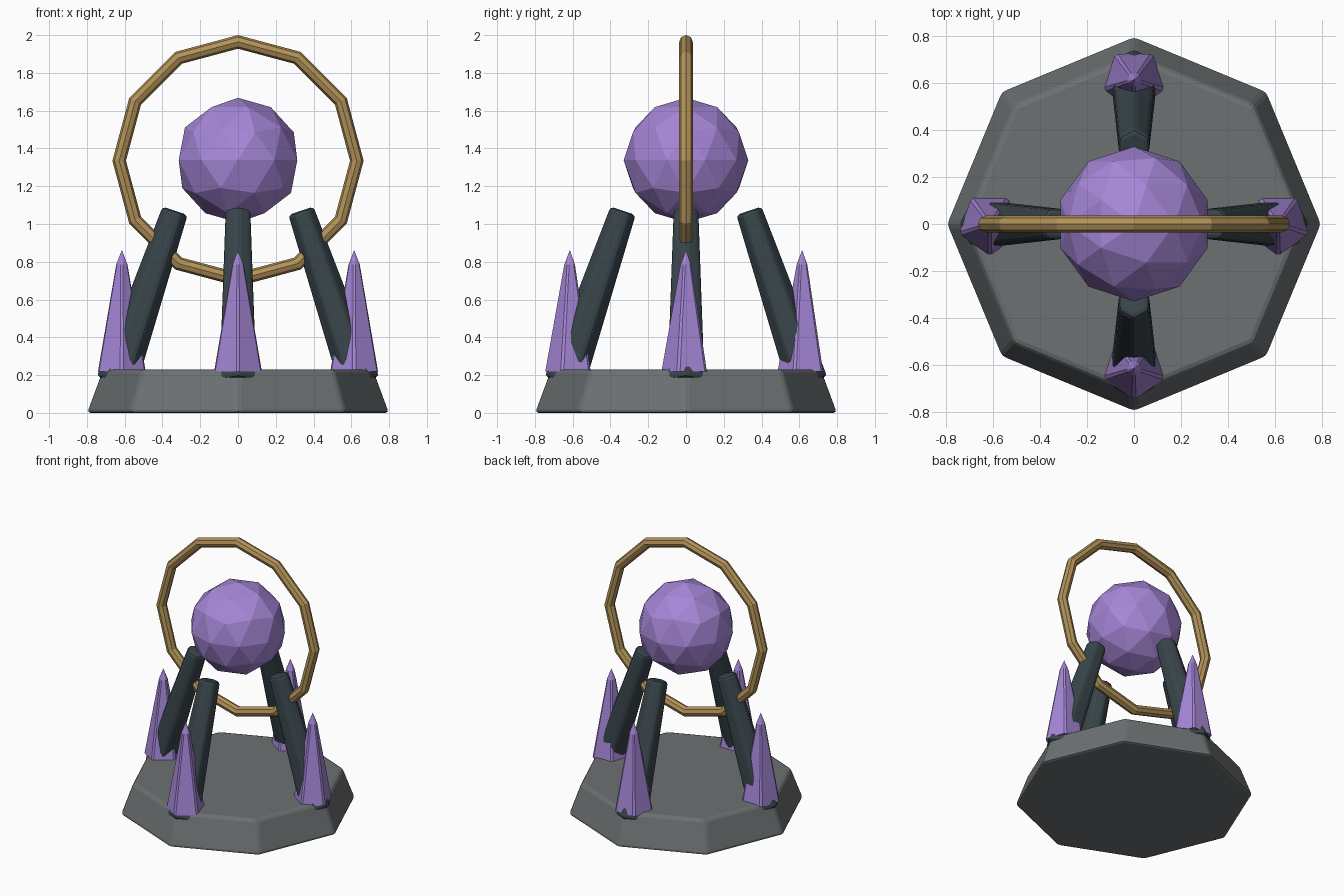
import bpy, bmesh
from math import sin, cos, pi, atan2, hypot
from mathutils import Matrix, Vector

if "Cube" in bpy.data.objects:
    bpy.data.objects.remove(bpy.data.objects["Cube"])


def material(name, rgb):
    m = bpy.data.materials.new(name)
    m.diffuse_color = (*rgb, 1)
    m.use_nodes = True
    m.node_tree.nodes["Principled BSDF"].inputs["Base Color"].default_value = m.diffuse_color
    return m


STONE = material("stone", (0.15, 0.165, 0.17))
SLATE = material("slate", (0.04, 0.06, 0.07))
PURPLE = material("purple_crystal", (0.38, 0.24, 0.68))
GOLD = material("gold", (0.45, 0.29, 0.10))


def add_object(name, bm, mat, bevel=0, segments=2):
    bmesh.ops.recalc_face_normals(bm, faces=bm.faces)
    me = bpy.data.meshes.new(name)
    bm.to_mesh(me)
    bm.free()
    me.materials.append(mat)
    ob = bpy.data.objects.new(name, me)
    bpy.context.collection.objects.link(ob)
    if bevel:
        mod = ob.modifiers.new("bevel", "BEVEL")
        mod.width, mod.segments = bevel, segments
    return ob


def cone(name, sides, r1, r2, depth, matrix, mat, bevel):
    bm = bmesh.new()
    bmesh.ops.create_cone(bm, cap_ends=True, segments=sides, radius1=r1,
                          radius2=r2, depth=depth, matrix=matrix)
    return add_object(name, bm, mat, bevel)


def crystal(name, x, y):
    # Five-sided spike with chamfered corners and a steeper tip
    bm = bmesh.new()
    rings = []
    for z, r, chamfer in ((0.22, 0.13, 0.07), (0.785, 0.03, 0.2)):
        ring = []
        for i in range(5):
            a = -pi / 2 + i * 2 * pi / 5
            for d in (-chamfer, chamfer):
                ring.append(bm.verts.new((x + r * cos(a + d), y + r * sin(a + d), z)))
        rings.append(ring)
    tip = bm.verts.new((x, y, 0.862))
    low, high = rings
    bm.faces.new(low)
    for i in range(10):
        j = (i + 1) % 10
        bm.faces.new((low[i], low[j], high[j], high[i]))
        bm.faces.new((high[i], high[j], tip))
    return add_object(name, bm, PURPLE)


# Octagonal pedestal
cone("base", 8, 0.803, 0.718, 0.23, Matrix.Translation((0, 0, 0.115)), STONE, 0.02)

# Four leaning pillars with a crystal at each foot
foot, head = Vector((0, 0.645, 0.158)), Vector((0, 0.333, 1.07))
axis = head - foot
lean = Matrix.Translation((foot + head) / 2) @ Matrix.Rotation(atan2(-axis.y, axis.z), 4, "X")
for i, side in enumerate(("back", "left", "front", "right")):
    turn = Matrix.Rotation(i * pi / 2, 4, "Z")
    cone(side + "_pillar", 6, 0.113, 0.075, axis.length, turn @ lean, SLATE, 0.02)
    p = turn @ Vector((0, 0.615, 0))
    crystal(side + "_crystal", p.x, p.y)

# Faceted floating orb
bm = bmesh.new()
bmesh.ops.create_icosphere(bm, subdivisions=2, radius=0.33,
                           matrix=Matrix.Translation((0, 0, 1.338)))
add_object("orb", bm, PURPLE)

# Upright twelve-sided ring
bpy.ops.mesh.primitive_torus_add(major_segments=12, minor_segments=8,
                                 major_radius=0.629, minor_radius=0.036,
                                 location=(0, 0, 1.335), rotation=(pi / 2, 0, 0))
ring = bpy.context.object
ring.name = "ring"
ring.data.materials.append(GOLD)
for poly in ring.data.polygons:
    poly.use_smooth = False
